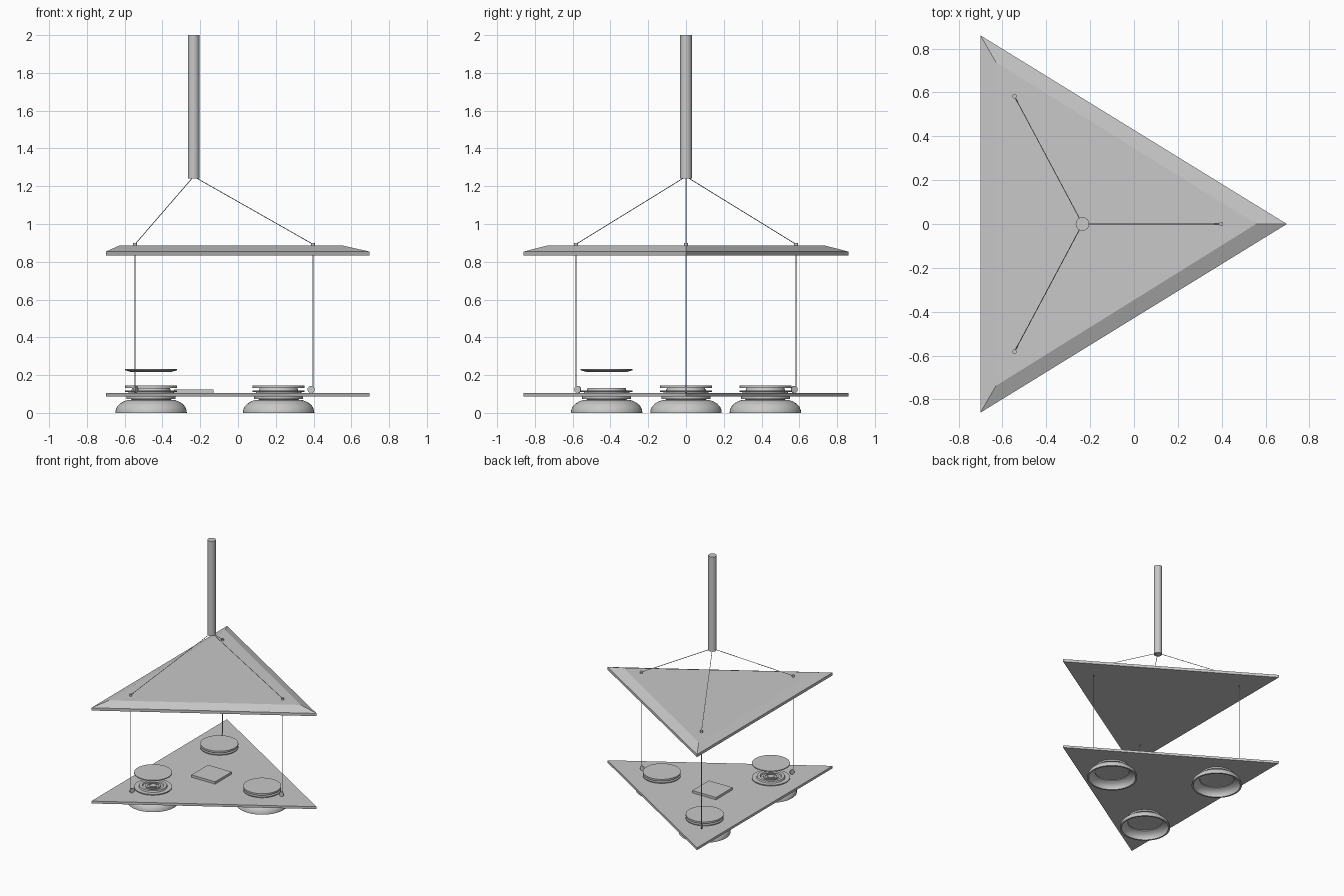
import bpy, bmesh, math
from mathutils import Vector

if "Cube" in bpy.data.objects:
    bpy.data.objects.remove(bpy.data.objects["Cube"])

grey = bpy.data.materials.new("mid_grey")
grey.diffuse_color = (0.58, 0.58, 0.58, 1)
grey.use_nodes = True
grey.node_tree.nodes["Principled BSDF"].inputs["Base Color"].default_value = grey.diffuse_color


def finish(name, bm, smooth=False):
    bmesh.ops.recalc_face_normals(bm, faces=bm.faces[:])
    me = bpy.data.meshes.new(name)
    bm.to_mesh(me)
    bm.free()
    ob = bpy.data.objects.new(name, me)
    bpy.context.collection.objects.link(ob)
    me.materials.append(grey)
    if smooth:
        bpy.ops.object.select_all(action='DESELECT')
        bpy.context.view_layer.objects.active = ob
        ob.select_set(True)
        bpy.ops.object.shade_smooth_by_angle(angle=math.radians(30))
    return ob


def triangle(name, layers):
    """Stack of triangular sections: (inset, z)."""
    bm = bmesh.new()
    rings = []
    for d, z in layers:
        pts = [(0.697 - 2 * d, 0), (-0.70 + d, 0.86 - 1.74 * d), (-0.70 + d, -0.86 + 1.74 * d)]
        rings.append([bm.verts.new((x, y, z)) for x, y in pts])
    for a, b in zip(rings, rings[1:]):
        for i in range(3):
            j = (i + 1) % 3
            bm.faces.new((a[i], a[j], b[j], b[i]))
    bm.faces.new(rings[0])
    bm.faces.new(rings[-1])
    return finish(name, bm)


def lathe(name, profile, x, y, dz=0, n=48):
    """Revolve (r, z) profile; r = 0 ends close the shape."""
    bm = bmesh.new()
    vs = [bm.verts.new((r, 0, z)) for r, z in profile]
    es = [bm.edges.new(p) for p in zip(vs, vs[1:])]
    bmesh.ops.spin(bm, geom=vs + es, cent=(0, 0, 0), axis=(0, 0, 1),
                   angle=math.tau, steps=n, use_duplicate=False)
    bmesh.ops.remove_doubles(bm, verts=bm.verts[:], dist=1e-5)
    bmesh.ops.translate(bm, verts=bm.verts[:], vec=(x, y, dz))
    return finish(name, bm, True)


def rod(name, a, b, r, n=8):
    a, b = Vector(a), Vector(b)
    bm = bmesh.new()
    bmesh.ops.create_cone(bm, cap_ends=True, segments=n, radius1=r, radius2=r, depth=(b - a).length)
    q = Vector((0, 0, 1)).rotation_difference(b - a)
    bmesh.ops.transform(bm, matrix=q.to_matrix().to_4x4(), verts=bm.verts[:])
    bmesh.ops.translate(bm, verts=bm.verts[:], vec=(a + b) / 2)
    return finish(name, bm, True)


# Triangular plates
triangle("base_plate", [(0, 0.086), (0, 0.105)])
triangle("top_cover", [(0, 0.832), (0, 0.854), (0.07, 0.885)])

# Lamps: open bowl, collars, stepped socket and cap
bowl = [(0, 0.068), (0.125, 0.068), (0.145, 0.061), (0.165, 0.049), (0.18, 0.033), (0.188, 0.014),
        (0.189, 0.0), (0.176, 0.0), (0.174, 0.014), (0.165, 0.030), (0.15, 0.042), (0.13, 0.051),
        (0.128, 0.056), (0.09, 0.058), (0, 0.058)]
neck = [(0, 0.066), (0.105, 0.066), (0.105, 0.072), (0.13, 0.074), (0.13, 0.086), (0, 0.086)]
socket = [(0, 0.104), (0.12, 0.104), (0.12, 0.110), (0.138, 0.112), (0.138, 0.119), (0.104, 0.119),
          (0.100, 0.131), (0.078, 0.131), (0.074, 0.121), (0.056, 0.121), (0.056, 0.129),
          (0.042, 0.129), (0.042, 0.121), (0.026, 0.121), (0.026, 0.129), (0, 0.129)]
cap = [(0, 0.129), (0.108, 0.129), (0.138, 0.138), (0.138, 0.145), (0, 0.145)]
lid = [(0, 0.131), (0.115, 0.131), (0.138, 0.131), (0.138, 0.145), (0, 0.145)]
for tag, x, y, lift in (("right", 0.215, 0, 0), ("back", -0.46, 0.42, 0), ("front", -0.46, -0.42, 0.088)):
    lathe(tag + "_lamp_bowl", bowl, x, y)
    lathe(tag + "_lamp_neck", neck, x, y)
    lathe(tag + "_lamp_socket", socket, x, y)
    lathe(tag + "_lamp_cap", cap if lift else lid, x, y, lift)

# Driver box in the middle
bm = bmesh.new()
bmesh.ops.create_cube(bm, size=1)
bmesh.ops.scale(bm, verts=bm.verts[:], vec=(0.21, 0.21, 0.02))
bmesh.ops.translate(bm, verts=bm.verts[:], vec=(-0.235, 0, 0.114))
finish("driver_box", bm)

# Hanging rod, cables, cover ferrules and base lugs
cx = -0.235
rod("hanging_rod", (cx, 0, 1.24), (cx, 0, 2.0), 0.031, 32)
for tag, x, y in (("right", 0.397, 0), ("back", -0.545, 0.582), ("front", -0.545, -0.582)):
    out = Vector((x - cx, y, 0)).normalized()
    side = Vector((-out.y, out.x, 0)) * 0.004
    start = Vector((cx, 0, 1.245)) + out * 0.012
    rod(tag + "_upper_cable", start, (x, y, 0.893), 0.002)
    rod(tag + "_lower_cable", (x, y, 0.89), (x, y, 0.12), 0.002)
    rod(tag + "_ferrule", (x, y, 0.88), (x, y, 0.9), 0.01, 16)
    lug = Vector((x, y, 0.124)) - out * 0.01
    rod(tag + "_lug", lug - side, lug + side, 0.019, 20)
